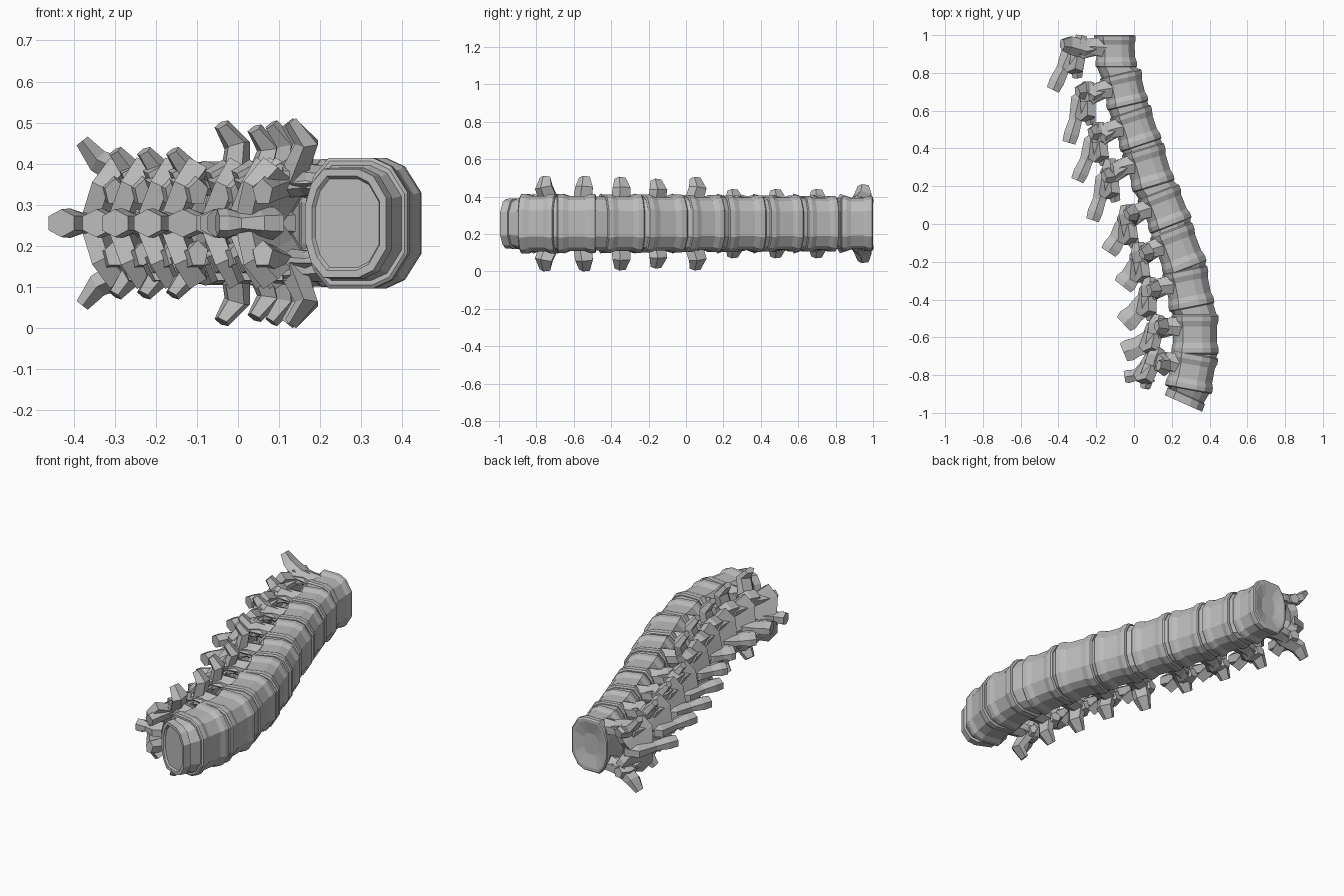
import bpy, bmesh, math
from mathutils import Vector

cube = bpy.data.objects.get("Cube")
if cube:
    bpy.data.objects.remove(cube, do_unlink=True)

MID = 0.255  # height of the plane of symmetry
bone = bpy.data.materials.new("bone grey")
bone.use_nodes = True
bone.diffuse_color = (0.5, 0.5, 0.5, 1)
bone.node_tree.nodes["Principled BSDF"].inputs["Base Color"].default_value = (0.5, 0.5, 0.5, 1)

# Half outline of a vertebral body: forward and sideways fractions
HALF = [(1, .47), (.68, .87), (.32, 1), (-.55, 1), (-.85, .72), (-1, .33)]
OUTLINE = HALF + [(u, -w) for u, w in reversed(HALF)]
Z = Vector((0, 0, 1))


def skin(name, rings):
    """Join equal rings of points into a closed, flat-shaded solid."""
    bm = bmesh.new()
    loops = [[bm.verts.new(p) for p in ring] for ring in rings]
    n = len(loops[0])
    for a, b in zip(loops, loops[1:]):
        for i in range(n):
            j = (i + 1) % n
            bm.faces.new((a[i], a[j], b[j], b[i]))
    bm.faces.new(loops[0])
    bm.faces.new(loops[-1])
    bmesh.ops.recalc_face_normals(bm, faces=bm.faces)
    mesh = bpy.data.meshes.new(name)
    bm.to_mesh(mesh)
    bm.free()
    mesh.materials.append(bone)
    obj = bpy.data.objects.new(name, mesh)
    bpy.context.collection.objects.link(obj)
    return obj


def body_ring(centre, front, half_u, half_z):
    return [centre + front * u * half_u + Z * w * half_z for u, w in OUTLINE]


def strut(name, ref, stations, sides=6):
    """Bony process: stations are (point, half size along ref, half thickness)."""
    rings = []
    turn = math.pi / 4 if sides == 4 else 0
    for i, (p, a, b) in enumerate(stations):
        before = stations[max(i - 1, 0)][0]
        after = stations[min(i + 1, len(stations) - 1)][0]
        along = (after - before).normalized()
        side = along.cross(ref).normalized()
        up = side.cross(along)
        angles = [turn + 2 * math.pi * k / sides for k in range(sides)]
        rings.append([p + up * a * math.cos(t) + side * b * math.sin(t) for t in angles])
    return skin(name, rings)


# Front edge start, front edge end, spinous tip, transverse tip, spinous half depth
SPINE = [
    ((0, 1), (.01, .83), (-.43, .71), (-.38, .95, .2), .04),
    ((.03, .82), (.07, .65), (-.345, .43), (-.3, .7, .175), .04),
    ((.08, .63), (.14, .45), (-.3, .23), (-.23, .48, .175), .04),
    ((.15, .43), (.21, .23), (-.22, .02), (-.16, .25, .175), .04),
    ((.23, .21), (.3, .03), (-.135, -.15), (-.04, .05, .24), .05),
    ((.3, .01), (.38, -.2), (-.06, -.33), (.04, -.16, .23), .06),
    ((.38, -.22), (.42, -.42), (-.055, -.53), (.08, -.35, .24), .06),
    ((.44, -.48), (.44, -.69), (-.055, -.68), (.12, -.54, .245), .058),
    ((.44, -.71), (.405, -.9), (-.05, -.81), (.13, -.75, .245), .035),
]

# Body profile: fraction of length, scale
PROFILE = [(0, .95), (.03, 1), (.16, 1), (.3, .93), (.7, .93), (.84, 1), (.97, 1), (1, .95)]

previous = None
for index, (start, end, spine_tip, wing_tip, depth) in enumerate(SPINE):
    tag = f"vertebra_{index + 1}_"
    start = Vector((*start, MID))
    end = Vector((*end, MID))
    down = (end - start).normalized()
    front = Vector((-down.y, down.x, 0))
    if index == 0:
        front = Vector((1, 0, 0))
    half_u = .11 + .002 * index
    half_z = .147 + .0015 * index
    top = start + front * (.007 - half_u)
    bottom = end + front * (.007 - half_u)
    back = top - front * half_u

    def at(u, t, z=0):
        return back + front * u + down * t + Z * z

    # Waisted body with raised rims, shallow dish on the very top
    rings = [body_ring(top.lerp(bottom, t), front, half_u * s, half_z * s) for t, s in PROFILE]
    if index == 0:
        rings.insert(0, body_ring(top, front, half_u * .85, half_z * .85))
        rings.insert(0, body_ring(top + down * .015, front, half_u * .4, half_z * .4))
    skin(tag + "body", rings)

    # Disc filling the gap above
    if previous:
        low, low_front = previous
        skin(f"disc_{index}", [body_ring(low, low_front, half_u * .92, half_z * .92),
                               body_ring(top, front, half_u * .92, half_z * .92)])
    previous = (bottom, front)

    # Spinous process
    tip = Vector((*spine_tip, MID))
    root = at(-.125, .09 + .008 * index)
    strut(tag + "spinous_process", Z, [
        (at(-.09, .09 + .005 * index), .04, .07), (root, .036, .068),
        (root.lerp(tip, .45), .025, depth),
        (root.lerp(tip, .78), .036, depth * 1.15), (tip, .034, depth)])

    slope = (down - front * .45).normalized()
    for sign, side in ((1, "left"), (-1, "right")):
        # Pedicle joining body and arch
        strut(tag + side + "_pedicle", Z, [
            (at(.06, .065, sign * .095), .045, .06),
            (at(-.02, .06, sign * .105), .038, .05),
            (at(-.08, .075, sign * .105), .045, .06)])
        # Broad lamina plate sloping to the midline
        strut(tag + side + "_lamina", slope, [
            (at(-.07, .105, sign * .12), .12, .035),
            (at(-.105, .115, sign * .07), .135, .032),
            (at(-.135, .115, 0), .09, .032)], 4)
        # Upper and lower joint facets
        strut(tag + side + "_upper_facet", Z, [
            (at(-.08, .1, sign * .11), .036, .05),
            (at(-.075, .045, sign * .115), .04, .048),
            (at(-.065, .004, sign * .11), .03, .03)], 5)
        strut(tag + side + "_lower_facet", Z, [
            (at(-.085, .08, sign * .095), .035, .045),
            (at(-.1, .16, sign * .085), .036, .04),
            (at(-.1, .225, sign * .075), .034, .026)], 5)
        # Transverse process, running back from the pedicle and then outwards
        x, y, z = wing_tip
        wing = Vector((x, y, MID + sign * z))
        bend = wing + front * .04 - Z * sign * .05
        strut(tag + side + "_transverse_process", down, [
            (at(0, .06, sign * .1), .05, .04),
            (at(-.055, .07, sign * .115), .055, .042),
            (bend, .052, .03), (wing, .032, .018)], 5)

# Disc closing the lower end, tilted and with a sunken face
low, low_front = previous
cap_front = Vector((.18, -.08, 0)).normalized()
cap = Vector((.262, -.95, MID))
skin("end_disc", [
    body_ring(low, low_front, .112, .14),
    body_ring(low.lerp(cap, .4), cap_front, .1, .125),
    body_ring(low.lerp(cap, .45), cap_front, .108, .135),
    body_ring(cap, cap_front, .108, .132),
    body_ring(cap, cap_front, .09, .115),
    body_ring(cap + Vector((.004, .008, 0)), cap_front, .085, .108)])
